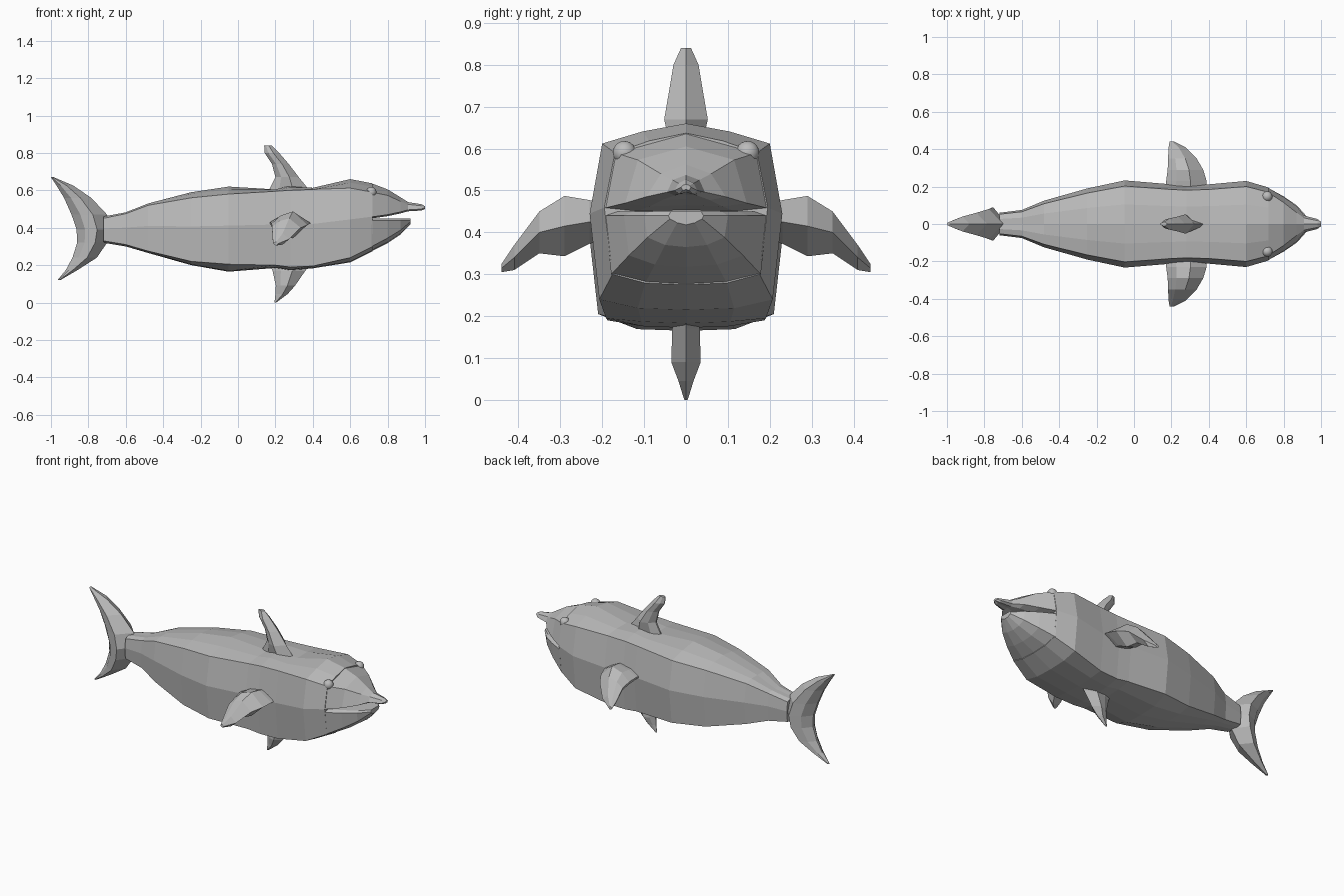
import bpy
import bmesh
from mathutils import Vector

default_cube = bpy.data.objects.get("Cube")
if default_cube:
    bpy.data.objects.remove(default_cube, do_unlink=True)

grey = bpy.data.materials.new("plain grey")
grey.use_nodes = True
grey.diffuse_color = (0.5, 0.5, 0.5, 1)
grey.node_tree.nodes["Principled BSDF"].inputs["Base Color"].default_value = (0.5, 0.5, 0.5, 1)


def loft(name, rings):
    """Skin a list of equal-length closed rings, cap both ends, shade flat."""
    bm = bmesh.new()
    loops = [[bm.verts.new(p) for p in ring] for ring in rings]
    count = len(loops[0])
    for a, b in zip(loops, loops[1:]):
        for i in range(count):
            j = (i + 1) % count
            bm.faces.new((a[i], a[j], b[j], b[i]))
    bm.faces.new(loops[0])
    bm.faces.new(loops[-1][::-1])
    bmesh.ops.recalc_face_normals(bm, faces=bm.faces)
    mesh = bpy.data.meshes.new(name)
    bm.to_mesh(mesh)
    bm.free()
    mesh.materials.append(grey)
    obj = bpy.data.objects.new(name, mesh)
    bpy.context.collection.objects.link(obj)
    return obj


def mirrored_ring(x, half):
    """Closed ring at x from half a cross-section that starts and ends on y = 0."""
    right = [Vector((x, y, z)) for y, z in half]
    left = [Vector((x, -y, z)) for y, z in half[-2:0:-1]]
    return right + left


def fin_ring(lead, trail, thick, place):
    """Bevelled blade section from leading to trailing edge."""
    chord = trail - lead
    outline = [(0, 0), (0.4, 1), (0.75, 0.7), (1, 0.1),
               (1, -0.1), (0.75, -0.7), (0.4, -1)]
    return [place(lead + chord * u, thick * v) for u, v in outline]


def upright_fin(name, sections):
    """Fin stacked along z; sections are (z, lead x, trail x, half thickness)."""
    rings = []
    for z, lead, trail, thick in sections:
        rings.append(fin_ring(lead, trail, thick, lambda x, t: Vector((x, t, z))))
    return loft(name, rings)


# Trunk: x, half width, ridge z, shoulder z, belly corner z, belly z
trunk = [
    (-0.72, 0.06, 0.46, 0.45, 0.33, 0.32),
    (-0.6, 0.075, 0.48, 0.475, 0.31, 0.3),
    (-0.48, 0.125, 0.53, 0.52, 0.275, 0.265),
    (-0.25, 0.19, 0.59, 0.56, 0.22, 0.2),
    (-0.05, 0.233, 0.62, 0.58, 0.205, 0.165),
    (0.2, 0.212, 0.605, 0.595, 0.2, 0.185),
    (0.28, 0.208, 0.625, 0.6, 0.19, 0.172),
    (0.4, 0.212, 0.612, 0.605, 0.195, 0.183),
    (0.6, 0.23, 0.66, 0.612, 0.24, 0.215),
    (0.72, 0.195, 0.637, 0.59, 0.3, 0.275),
]
rings = []
for x, w, ridge, shoulder, corner, belly in trunk:
    side = corner + (shoulder - corner) * 0.55
    rings.append(mirrored_ring(x, [
        (0, ridge), (w * 0.45, (ridge + shoulder) / 2 + 0.005),
        (w * 0.87, shoulder), (w, side), (w * 0.9, corner),
        (w * 0.5, belly + 0.004), (0, belly)]))
loft("body", rings)

# Upper head and beak: x, half width, ridge z, brow half width, brow z, lip z
upper = [
    (0.715, 0.195, 0.637, 0.17, 0.59, 0.45),
    (0.8, 0.145, 0.605, 0.115, 0.573, 0.462),
    (0.87, 0.095, 0.562, 0.06, 0.54, 0.477),
    (0.91, 0.045, 0.537, 0.032, 0.525, 0.488),
    (0.98, 0.027, 0.526, 0.018, 0.517, 0.492),
    (1.0, 0.012, 0.515, 0.008, 0.512, 0.5),
]
loft("upper_jaw", [
    mirrored_ring(x, [(0, ridge), (brow, brow_z), (w, lip + 0.008),
                      (w * 0.6, lip), (0, lip + 0.003)])
    for x, w, ridge, brow, brow_z, lip in upper])

# Lower jaw: x, half width, cheek z, chin z
lower = [
    (0.715, 0.194, 0.3, 0.275),
    (0.8, 0.148, 0.345, 0.318),
    (0.87, 0.1, 0.388, 0.365),
    (0.922, 0.042, 0.432, 0.418),
]
loft("lower_jaw", [
    mirrored_ring(x, [(0, 0.45), (w * 0.85, 0.45), (w, 0.44),
                      (w * 0.92, cheek), (w * 0.5, chin + 0.005), (0, chin)])
    for x, w, cheek, chin in lower])

# Upright tail fin
upright_fin("tail_fin", [
    (0.67, -0.985, -1.0, 0.01),
    (0.625, -0.88, -0.97, 0.04),
    (0.56, -0.785, -0.93, 0.06),
    (0.47, -0.7, -0.89, 0.08),
    (0.39, -0.68, -0.863, 0.09),
    (0.32, -0.7, -0.86, 0.085),
    (0.24, -0.755, -0.885, 0.065),
    (0.175, -0.856, -0.92, 0.035),
    (0.12, -0.95, -0.965, 0.008),
])

# Back fin and belly fin
upright_fin("back_fin", [
    (0.84, 0.18, 0.14, 0.012),
    (0.8, 0.22, 0.142, 0.03),
    (0.74, 0.272, 0.182, 0.04),
    (0.67, 0.325, 0.2, 0.052),
    (0.59, 0.39, 0.16, 0.035),
])
upright_fin("belly_fin", [
    (0.21, 0.395, 0.165, 0.025),
    (0.17, 0.36, 0.185, 0.033),
    (0.09, 0.305, 0.202, 0.035),
    (0.045, 0.265, 0.2, 0.018),
    (0.0, 0.205, 0.195, 0.004),
])

# Side flippers: y, lead x, trail x, centre z, half thickness
flipper = [
    (0.18, 0.39, 0.17, 0.425, 0.04),
    (0.23, 0.388, 0.172, 0.425, 0.052),
    (0.29, 0.37, 0.18, 0.415, 0.072),
    (0.35, 0.335, 0.182, 0.4, 0.05),
    (0.41, 0.275, 0.185, 0.34, 0.03),
    (0.44, 0.215, 0.19, 0.315, 0.01),
]
for label, s in (("left", 1), ("right", -1)):
    rings = []
    for y, lead, trail, z, thick in flipper:
        rings.append(fin_ring(lead, trail, thick,
                              lambda x, t: Vector((x, s * y, z + t))))
    loft(label + "_flipper", rings)

    # Round eyes
    bpy.ops.mesh.primitive_uv_sphere_add(
        segments=24, ring_count=12, radius=0.028, location=(0.712, s * 0.147, 0.59))
    eye = bpy.context.object
    eye.name = label + "_eye"
    eye.data.materials.append(grey)
    bpy.ops.object.shade_smooth()
